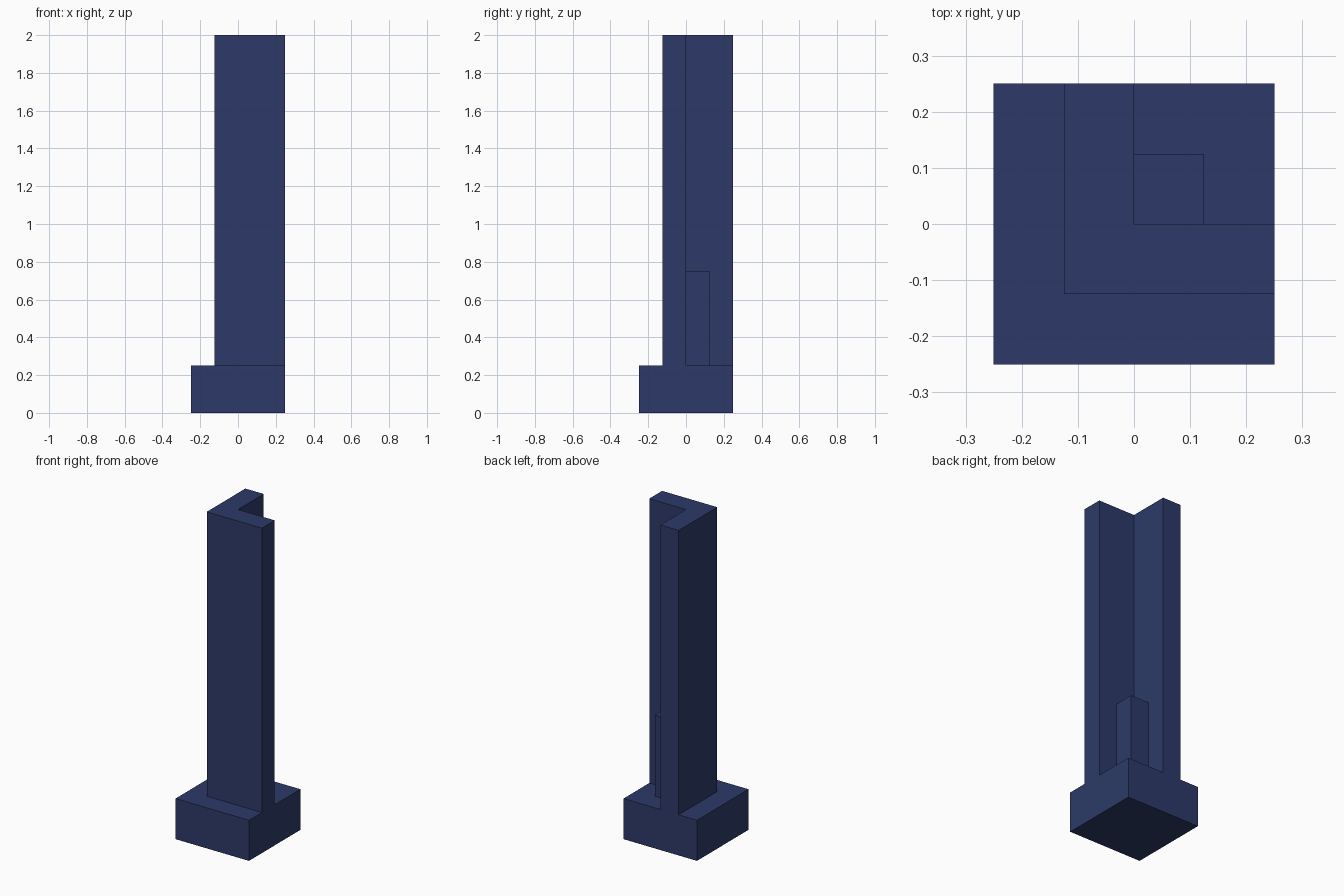
import bpy
import bmesh

cube = bpy.data.objects.get("Cube")
if cube:
    bpy.data.objects.remove(cube, do_unlink=True)

# Single flat colour
navy = bpy.data.materials.new("navy_blue")
navy.use_nodes = True
colour = (0.026, 0.042, 0.138, 1)
navy.diffuse_color = colour
navy.node_tree.nodes["Principled BSDF"].inputs["Base Color"].default_value = colour


def prism(name, outline, bottom, top):
    """Extrude a counter-clockwise xy outline from bottom to top."""
    bm = bmesh.new()
    base = bm.faces.new([bm.verts.new((x, y, bottom)) for x, y in outline])
    result = bmesh.ops.extrude_face_region(bm, geom=[base], use_keep_orig=True)
    for item in result["geom"]:
        if isinstance(item, bmesh.types.BMVert):
            item.co.z = top
    bmesh.ops.recalc_face_normals(bm, faces=bm.faces)
    mesh = bpy.data.meshes.new(name)
    bm.to_mesh(mesh)
    bm.free()
    mesh.materials.append(navy)
    obj = bpy.data.objects.new(name, mesh)
    bpy.context.collection.objects.link(obj)
    return obj


def rectangle(low, high):
    return [(low, low), (high, low), (high, high), (low, high)]


HALF, STEP = 0.25, 0.125

# Square plinth
prism("base", rectangle(-HALF, HALF), 0, HALF)

# Tall L-shaped column, open towards the back left corner
prism("corner_column", [(-STEP, -STEP), (HALF, -STEP), (HALF, 0),
                        (0, 0), (0, HALF), (-STEP, HALF)], HALF, 2)

# Short square post tucked in the inner corner
prism("inner_post", rectangle(0, STEP), HALF, 0.75)
